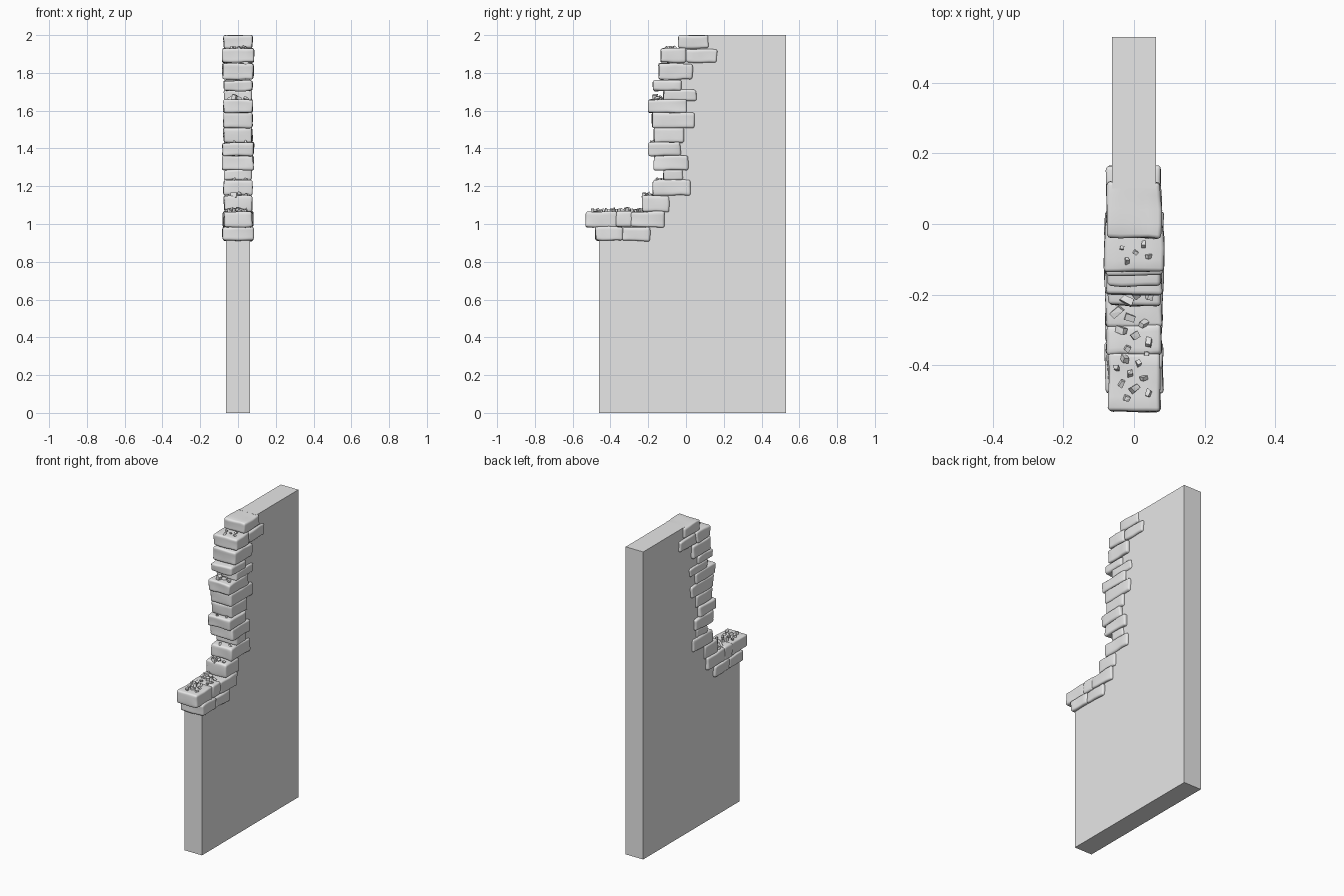
import bpy, bmesh, math, random
from mathutils import Vector, noise, Euler

random.seed(4)
cube = bpy.data.objects.get("Cube")
if cube:
    bpy.data.objects.remove(cube)

stone = bpy.data.materials.new("stone_grey")
stone.use_nodes = True
grey = (0.8, 0.8, 0.8, 1)
stone.diffuse_color = grey
stone.node_tree.nodes["Principled BSDF"].inputs["Base Color"].default_value = grey


def make_object(name, bm, smooth=False):
    bmesh.ops.recalc_face_normals(bm, faces=bm.faces)
    for face in bm.faces:
        face.smooth = smooth
    mesh = bpy.data.meshes.new(name)
    bm.to_mesh(mesh)
    bm.free()
    mesh.materials.append(stone)
    obj = bpy.data.objects.new(name, mesh)
    bpy.context.collection.objects.link(obj)
    return obj


def brick(name, y0, y1, z0, z1, half_width):
    """Worn block: gridded box with rounded edges and a lumpy surface."""
    bm = bmesh.new()
    bmesh.ops.create_cube(bm, size=1)
    bmesh.ops.subdivide_edges(bm, edges=bm.edges[:], cuts=3, use_grid_fill=True)
    size = Vector((2 * half_width, y1 - y0, z1 - z0))
    for v in bm.verts:
        v.co = v.co * size + Vector((0, (y0 + y1) / 2, (z0 + z1) / 2))
    sharp = [e for e in bm.edges if e.calc_face_angle(0) > 1]
    bmesh.ops.bevel(bm, geom=sharp, offset=0.011, segments=3, profile=0.5,
                    affect='EDGES', clamp_overlap=True)
    shift = Vector((random.uniform(0, 50), 0, 0))
    for v in bm.verts:
        lump = noise.noise_vector(v.co * 14 + shift)
        v.co += lump * 0.006
        v.co.z = min(v.co.z, 2)
    make_object(name, bm, smooth=True)


def chip(name, x, y, z, size):
    """Angular fragment: hull of a few random points."""
    bm = bmesh.new()
    turn = Euler([random.uniform(0, math.tau) for _ in range(3)]).to_matrix()
    for sx in (-1, 1):
        for sy in (-1, 1):
            for sz in (-1, 1):
                p = Vector((sx * 0.7, sy * 0.45, sz * 0.4)) * random.uniform(0.7, 1.1)
                bm.verts.new(turn @ p * size + Vector((x, y, z)))
    bmesh.ops.convex_hull(bm, input=bm.verts[:])
    make_object(name, bm)


# Plain wall slab, with its broken edge hidden inside the brickwork
outline = [(-0.46, 0), (0.53, 0), (0.53, 2), (0.1, 2), (0.1, 1.96), (0, 1.96),
           (0, 1.89), (-0.09, 1.87), (-0.1, 1.2), (-0.13, 1.18), (-0.14, 1.1),
           (-0.19, 1.03), (-0.46, 0.95)]
bm = bmesh.new()
face = bm.faces.new([bm.verts.new((-0.063, y, z)) for y, z in outline])
side = bmesh.ops.extrude_face_region(bm, geom=[face])
bmesh.ops.translate(bm, vec=(0.126, 0, 0),
                    verts=[g for g in side["geom"] if isinstance(g, bmesh.types.BMVert)])
make_object("wall_slab", bm)

# Bricks: y range, z range, half width
bricks = [
    (-0.04, 0.12, 1.93, 2.0, 0.076), (0.0, 0.165, 1.855, 1.925, 0.078),
    (-0.135, 0.0, 1.855, 1.93, 0.084), (-0.145, 0.035, 1.765, 1.85, 0.082),
    (-0.175, -0.025, 1.705, 1.76, 0.075), (-0.12, 0.055, 1.65, 1.708, 0.074),
    (-0.2, 0.0, 1.588, 1.66, 0.078), (-0.18, 0.045, 1.508, 1.59, 0.077),
    (-0.17, -0.01, 1.43, 1.51, 0.076), (-0.2, -0.03, 1.36, 1.432, 0.082),
    (-0.17, 0.01, 1.285, 1.362, 0.083), (-0.12, -0.015, 1.232, 1.288, 0.072),
    (-0.175, 0.025, 1.152, 1.234, 0.076), (-0.23, -0.09, 1.063, 1.15, 0.074),
    (-0.29, -0.115, 0.983, 1.066, 0.08), (-0.37, -0.285, 0.983, 1.066, 0.078),
    (-0.532, -0.365, 0.983, 1.066, 0.074), (-0.48, -0.335, 0.913, 0.985, 0.083),
    (-0.34, -0.19, 0.91, 0.985, 0.08),
]
for i, (y0, y1, z0, z1, half) in enumerate(bricks):
    brick(f"brick_{i + 1}", y0, y1, z0, z1, half)

# Rubble lying on exposed ledges: count, y range, height, size
ledges = [
    (5, -0.11, -0.05, 1.932, 0.016), (4, -0.17, -0.13, 1.665, 0.024),
    (2, -0.19, -0.17, 1.434, 0.012), (2, -0.165, -0.13, 1.235, 0.014),
    (4, -0.22, -0.18, 1.152, 0.022), (7, -0.36, -0.24, 1.07, 0.022),
    (10, -0.5, -0.36, 1.07, 0.017),
]
for n, (count, y0, y1, z, size) in enumerate(ledges):
    for i in range(count):
        x = -0.05 + 0.1 * ((i * 0.618 + 0.3) % 1)
        y = y0 + (y1 - y0) * (i + 0.5) / count
        chip(f"rubble_{n + 1}_{i + 1}", x, y, z, size * random.uniform(0.8, 1.2))
